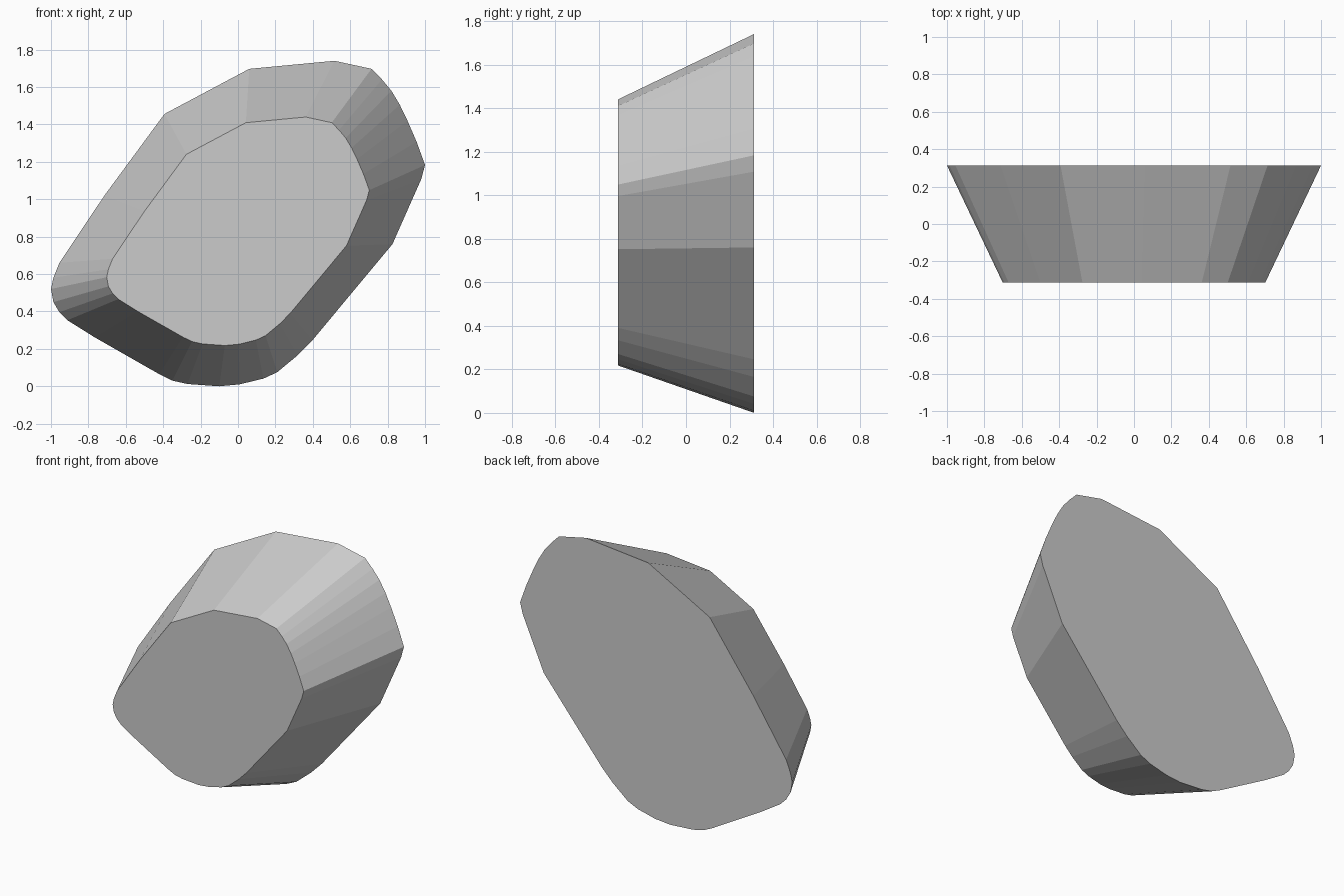
import bpy, bmesh

if "Cube" in bpy.data.objects:
    bpy.data.objects.remove(bpy.data.objects["Cube"])

# Outline of the large back face (x, z), clockwise seen from the front
OUTLINE = [
    (-1.0, .52), (-.987, .58), (-.955, .66), (-.714, 1.02), (-.393, 1.456),
    (.06, 1.697), (.516, 1.74), (.714, 1.697), (.77, 1.64), (.82, 1.58),
    (.865, 1.505), (.906, 1.42), (.955, 1.307), (1.0, 1.183), (.98, 1.108),
    (.826, .76), (.398, .246), (.318, .165), (.21, .075), (.136, .041),
    (.008, .01), (-.1, 0), (-.27, .012), (-.35, .03), (-.42, .064),
    (-.767, .262), (-.912, .353), (-.955, .396), (-.987, .45),
]
HALF_DEPTH = .313
TAPER = .702      # front face size relative to the back
FRONT_LIFT = .218  # raises the front face


def ring(bm, y, scale, lift):
    return [bm.verts.new((x * scale, y, z * scale + lift)) for x, z in OUTLINE]


# Tapered block: two outlines joined by flat side faces
bm = bmesh.new()
back = ring(bm, HALF_DEPTH, 1, 0)
front = ring(bm, -HALF_DEPTH, TAPER, FRONT_LIFT)
bm.faces.new(back)
bm.faces.new(front)
n = len(OUTLINE)
for i in range(n):
    j = (i + 1) % n
    bm.faces.new((back[i], back[j], front[j], front[i]))
bmesh.ops.recalc_face_normals(bm, faces=bm.faces[:])

mesh = bpy.data.meshes.new("tapered_stone")
bm.to_mesh(mesh)
bm.free()

# Single plain grey
grey = bpy.data.materials.new("light grey")
grey.diffuse_color = (.6, .6, .6, 1)
grey.use_nodes = True
grey.node_tree.nodes["Principled BSDF"].inputs["Base Color"].default_value = grey.diffuse_color
mesh.materials.append(grey)
stone = bpy.data.objects.new("tapered_stone", mesh)
bpy.context.collection.objects.link(stone)
